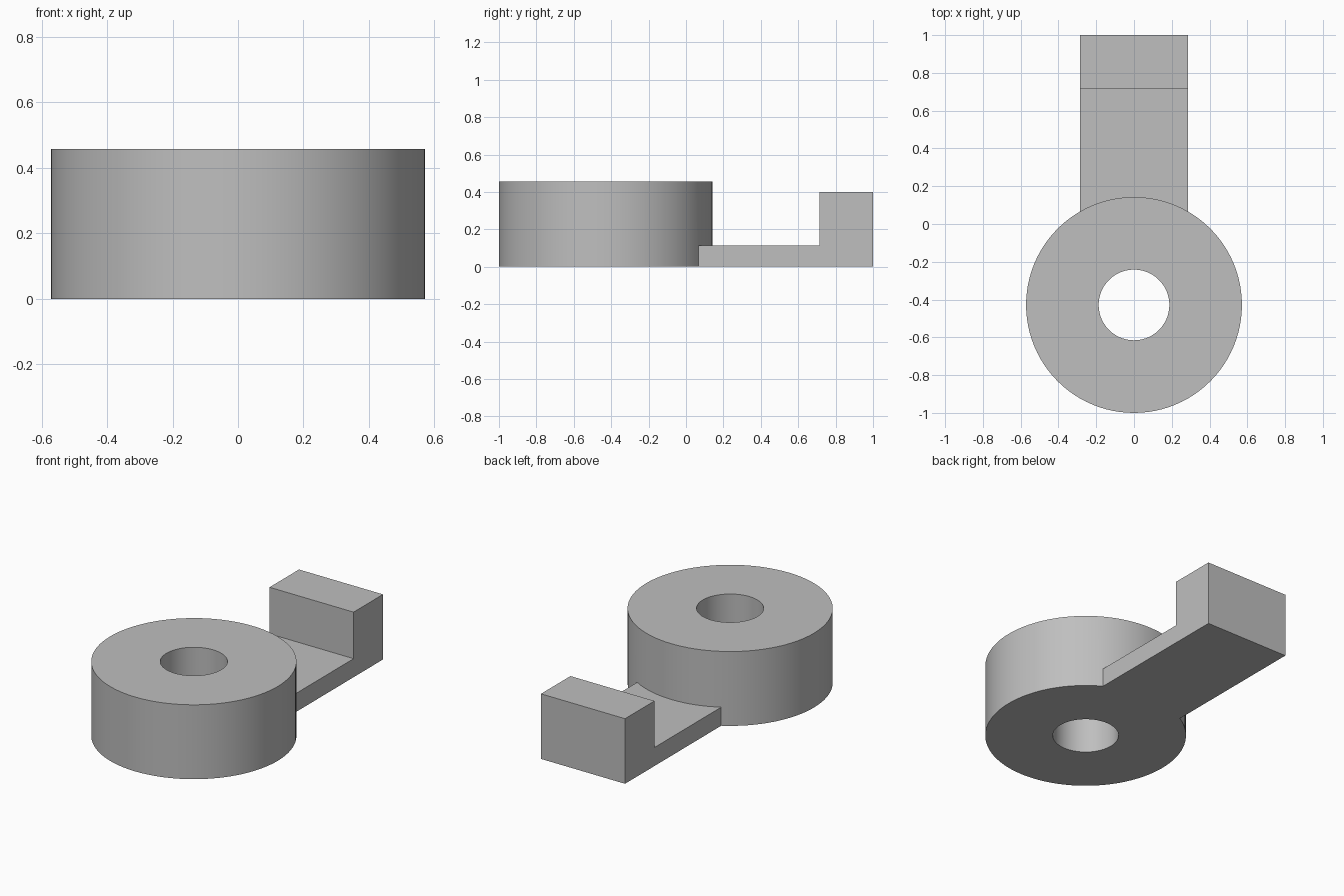
import bpy
import bmesh
import math

cube = bpy.data.objects.get("Cube")
if cube:
    bpy.data.objects.remove(cube)

U = 2 / 7                      # arm width is two of these, ring radius likewise
RING_Y = -1 + 2 * U
RING_HEIGHT = 0.457
SEGMENTS = 96

grey = bpy.data.materials.new("plain grey")
grey.use_nodes = True
colour = (0.52, 0.52, 0.52, 1)
grey.diffuse_color = colour
grey.node_tree.nodes["Principled BSDF"].inputs["Base Color"].default_value = colour


def add_cylinder(name, radius, bottom, top):
    bpy.ops.mesh.primitive_cylinder_add(
        vertices=SEGMENTS, radius=radius, depth=top - bottom,
        location=(0, RING_Y, (bottom + top) / 2))
    obj = bpy.context.object
    obj.name = name
    obj.data.materials.append(grey)
    return obj


def add_side_profile(name, points, half_width):
    """Extrude a (y, z) outline across x."""
    bm = bmesh.new()
    face = bm.faces.new([bm.verts.new((-half_width, y, z)) for y, z in points])
    moved = bmesh.ops.extrude_face_region(bm, geom=[face])["geom"]
    verts = [v for v in moved if isinstance(v, bmesh.types.BMVert)]
    bmesh.ops.translate(bm, verts=verts, vec=(2 * half_width, 0, 0))
    bmesh.ops.recalc_face_normals(bm, faces=bm.faces)
    mesh = bpy.data.meshes.new(name)
    bm.to_mesh(mesh)
    bm.free()
    mesh.materials.append(grey)
    obj = bpy.data.objects.new(name, mesh)
    bpy.context.collection.objects.link(obj)
    return obj


def combine(target, tool, operation):
    mod = target.modifiers.new(operation.lower(), "BOOLEAN")
    mod.operation = operation
    mod.solver = "EXACT"
    mod.object = tool
    bpy.context.view_layer.objects.active = target
    bpy.ops.object.modifier_apply(modifier=mod.name)
    bpy.data.objects.remove(tool)


# Thick round body
body = add_cylinder("ring_with_arm", 2 * U, 0, RING_HEIGHT)

# Flat arm with an upright end block
arm = add_side_profile(
    "arm", [(-0.1, 0), (1, 0), (1, 0.4), (1 - U, 0.4), (1 - U, 0.114), (-0.1, 0.114)], U)
combine(body, arm, "UNION")

# Central through hole
bore = add_cylinder("bore_cutter", 0.187, -0.1, RING_HEIGHT + 0.1)
combine(body, bore, "DIFFERENCE")

# Smooth round walls, crisp corners
bpy.ops.object.select_all(action="DESELECT")
body.select_set(True)
bpy.context.view_layer.objects.active = body
bpy.ops.object.shade_smooth_by_angle(angle=math.radians(30))
